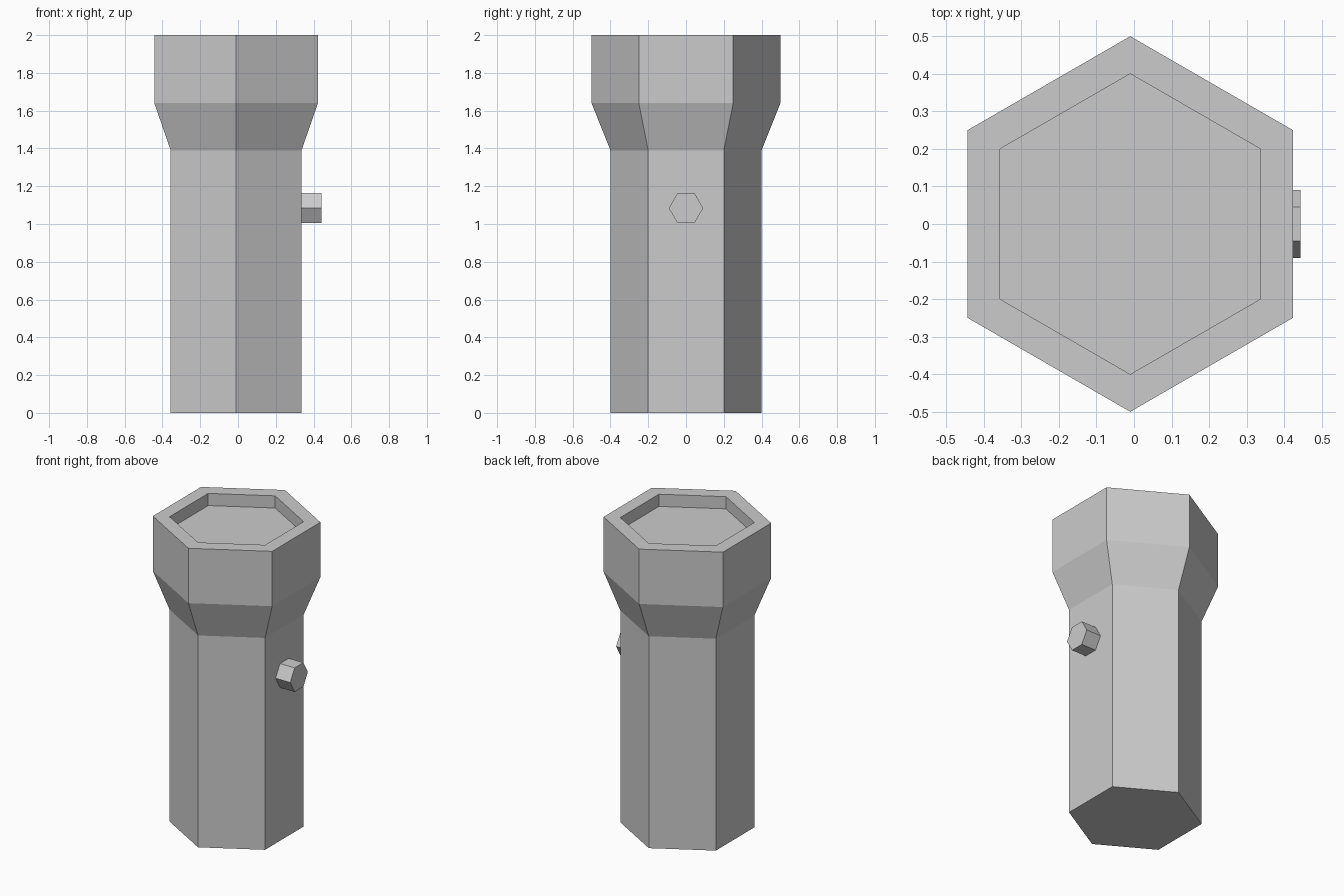
import bpy, bmesh
from math import sin, cos, pi
from mathutils import Matrix

if "Cube" in bpy.data.objects:
    bpy.data.objects.remove(bpy.data.objects["Cube"])

CX = -0.01  # body axis sits slightly left so the button keeps the model centred


def hex_loft(name, rings, matrix):
    """Six-sided lathe through (radius, height) rings, capped at both ends."""
    bm = bmesh.new()
    loops = []
    for r, z in rings:
        loops.append([bm.verts.new((r * sin(i * pi / 3), r * cos(i * pi / 3), z))
                      for i in range(6)])
    for a, b in zip(loops, loops[1:]):
        for i in range(6):
            j = (i + 1) % 6
            bm.faces.new((a[i], a[j], b[j], b[i]))
    bm.faces.new(loops[0])
    bm.faces.new(loops[-1])
    bmesh.ops.recalc_face_normals(bm, faces=bm.faces)
    mesh = bpy.data.meshes.new(name)
    bm.to_mesh(mesh)
    bm.free()
    obj = bpy.data.objects.new(name, mesh)
    obj.matrix_world = matrix
    bpy.context.collection.objects.link(obj)
    return obj


# Handle, flared head and recessed lens in one profile
hex_loft("flashlight_body",
         [(0.4, 0), (0.4, 1.39), (0.5, 1.64), (0.5, 2.0), (0.4, 2.0), (0.4, 1.92)],
         Matrix.Translation((CX, 0, 0)))

# Switch button, pointing out along +x from the flat side
hex_loft("switch_button", [(0.091, 0), (0.091, 0.107)],
         Matrix.Translation((0.336, 0, 1.084)) @ Matrix.Rotation(pi / 2, 4, 'Y'))
